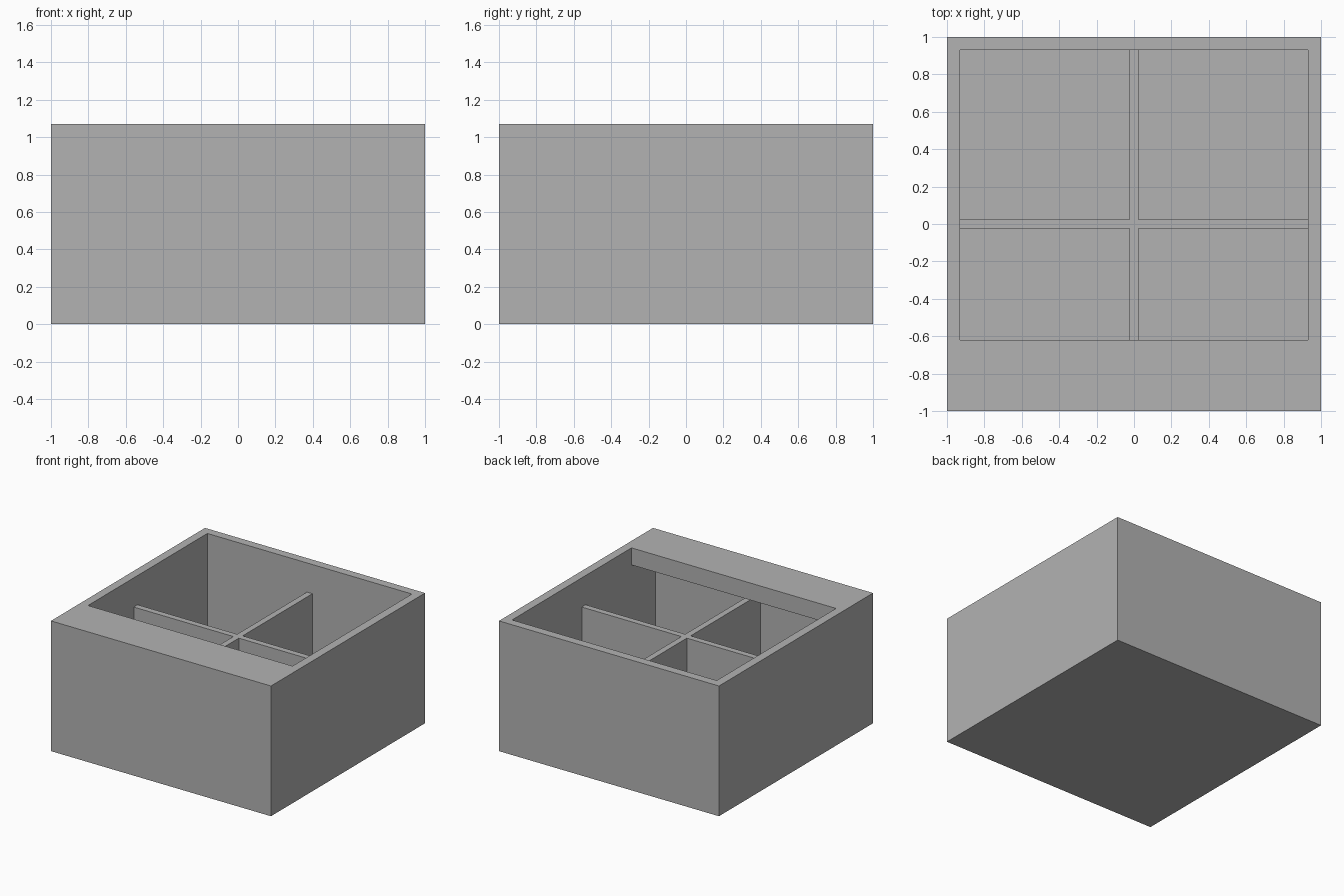
import bpy
import bmesh
from mathutils import Vector

HEIGHT = 1.07   # overall height
INNER = 0.93    # half width of the cavity
FLOOR = 0.07    # floor thickness
LEDGE_Y = -0.62     # inner edge of the front ledge
LEDGE_Z = 0.93      # underside of the front ledge
DIVIDER_TOP = 0.83
HALF = 0.025    # half thickness of the dividers

default = bpy.data.objects.get("Cube")
if default:
    bpy.data.objects.remove(default, do_unlink=True)

grey = bpy.data.materials.new("plain grey")
grey.use_nodes = True
grey.diffuse_color = (0.45, 0.45, 0.45, 1)
grey.node_tree.nodes["Principled BSDF"].inputs["Base Color"].default_value = grey.diffuse_color


def prism(name, points, direction):
    """Extrude a closed outline along a direction into a solid object."""
    bm = bmesh.new()
    face = bm.faces.new([bm.verts.new(p) for p in points])
    extruded = bmesh.ops.extrude_face_region(bm, geom=[face], use_keep_orig=True)["geom"]
    moved = [v for v in extruded if isinstance(v, bmesh.types.BMVert)]
    bmesh.ops.translate(bm, verts=moved, vec=Vector(direction))
    bmesh.ops.recalc_face_normals(bm, faces=bm.faces)
    mesh = bpy.data.meshes.new(name)
    bm.to_mesh(mesh)
    bm.free()
    mesh.materials.append(grey)
    obj = bpy.data.objects.new(name, mesh)
    bpy.context.collection.objects.link(obj)
    return obj


# Outer box
square = [(-1, -1, 0), (1, -1, 0), (1, 1, 0), (-1, 1, 0)]
box = prism("box_shell", square, (0, 0, HEIGHT))

# Cavity with a side profile that runs on beneath the front ledge
above = HEIGHT + 0.1
profile = [(-INNER, FLOOR), (INNER, FLOOR), (INNER, above),
           (LEDGE_Y, above), (LEDGE_Y, LEDGE_Z), (-INNER, LEDGE_Z)]
cutter = prism("cavity_cutter", [(-INNER, y, z) for y, z in profile], (2 * INNER, 0, 0))
cutter.hide_render = True

# Hollow the box and drop the cutter
cut = box.modifiers.new("cavity", 'BOOLEAN')
cut.operation = 'DIFFERENCE'
cut.solver = 'EXACT'
cut.object = cutter
bpy.context.view_layer.objects.active = box
bpy.ops.object.modifier_apply(modifier=cut.name)
bpy.data.objects.remove(cutter, do_unlink=True)

# Cross-shaped dividers: one arm outline turned four times
outline = []
arm = [(INNER, -HALF), (INNER, HALF), (HALF, HALF)]
for turn in range(4):
    outline += [(x, y, FLOOR) for x, y in arm]
    arm = [(-y, x) for x, y in arm]
prism("cross_dividers", outline, (0, 0, DIVIDER_TOP - FLOOR))
